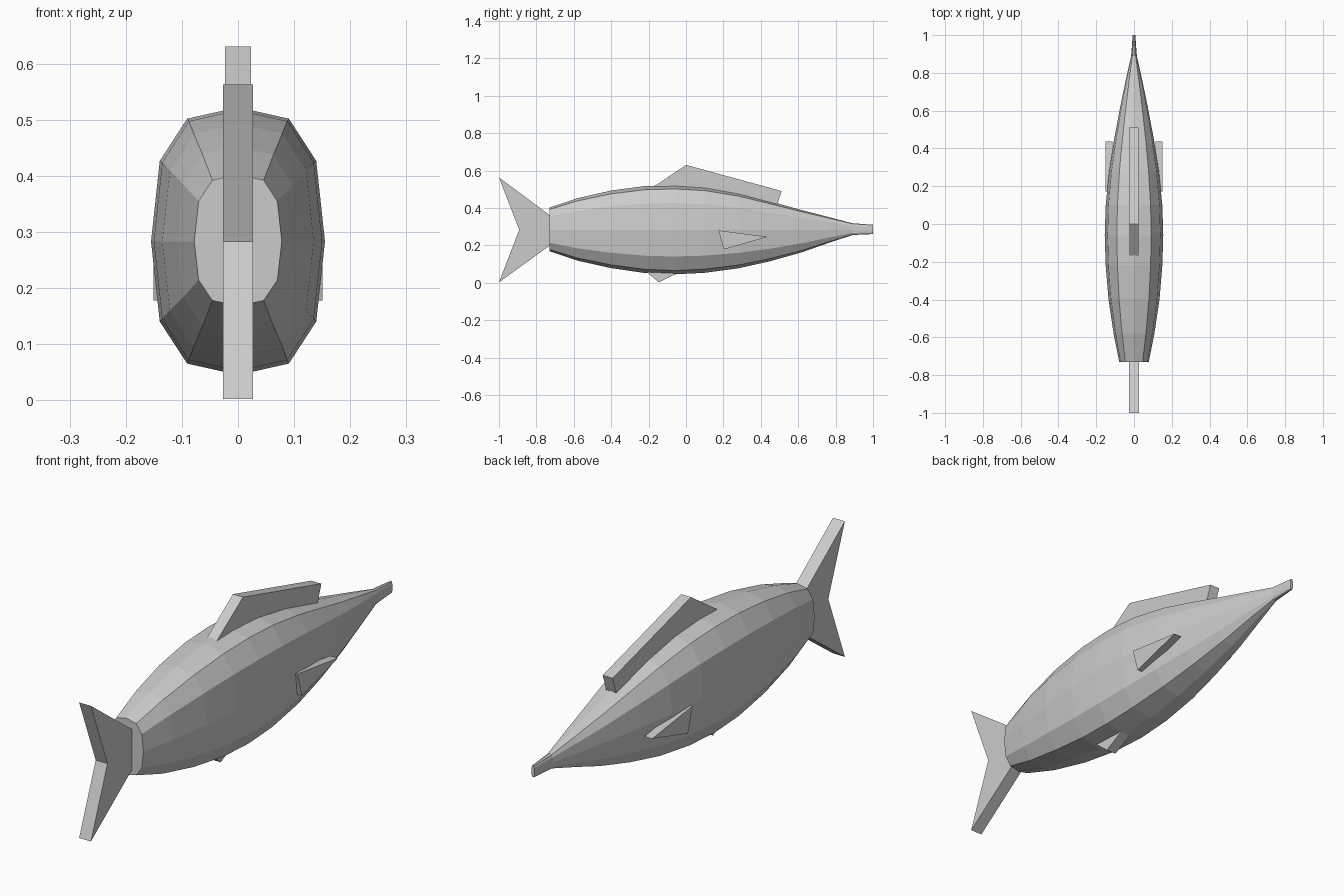
import bpy
import bmesh

cube = bpy.data.objects.get("Cube")
if cube:
    bpy.data.objects.remove(cube, do_unlink=True)

grey = bpy.data.materials.new("light grey")
grey.use_nodes = True
colour = (0.6, 0.6, 0.6, 1)
grey.diffuse_color = colour
grey.node_tree.nodes["Principled BSDF"].inputs["Base Color"].default_value = colour

MID = 0.283


def finish(name, bm):
    bmesh.ops.recalc_face_normals(bm, faces=bm.faces)
    mesh = bpy.data.meshes.new(name)
    bm.to_mesh(mesh)
    bm.free()
    mesh.materials.append(grey)
    obj = bpy.data.objects.new(name, mesh)
    bpy.context.collection.objects.link(obj)
    return obj


def slab(name, outline, x0, x1):
    """Extrude a side outline of (y, z) points from x0 to x1."""
    bm = bmesh.new()
    face = bm.faces.new([bm.verts.new((x0, y, z)) for y, z in outline])
    moved = bmesh.ops.extrude_face_region(bm, geom=[face])["geom"]
    for v in moved:
        if isinstance(v, bmesh.types.BMVert):
            v.co.x = x1
    return finish(name, bm)


# Body: twelve-sided section lofted along y
quarter = [(0, 1), (0.585, 0.915), (0.9, 0.6), (1, 0)]
half = quarter + [(x, -z) for x, z in quarter[-2::-1]]
section = half + [(-x, z) for x, z in half[-2:0:-1]]

# Stations: y, half width, top z, bottom z
stations = [
    (-0.73, 0.078, 0.402, 0.168), (-0.58, 0.108, 0.452, 0.118),
    (-0.40, 0.135, 0.493, 0.078), (-0.22, 0.150, 0.517, 0.052),
    (-0.06, 0.155, 0.522, 0.045), (0.10, 0.150, 0.512, 0.053),
    (0.28, 0.132, 0.480, 0.077), (0.45, 0.105, 0.435, 0.115),
    (0.62, 0.073, 0.388, 0.163), (0.76, 0.044, 0.352, 0.212),
    (0.89, 0.015, 0.318, 0.255), (1.00, 0.007, 0.310, 0.260),
]
bm = bmesh.new()
rings = []
for y, w, top, bottom in stations:
    rings.append([bm.verts.new((x * w, y, MID + z * (top - MID if z > 0 else MID - bottom)))
                  for x, z in section])
for a, b in zip(rings, rings[1:]):
    for i in range(len(section)):
        j = (i + 1) % len(section)
        bm.faces.new((a[i], a[j], b[j], b[i]))
bm.faces.new(rings[0])
bm.faces.new(rings[-1])
finish("body", bm)

# Fins on the centre line
slab("tail_fin", [(-1, 0.563), (-0.72, 0.355), (-0.72, 0.205), (-1, 0.002), (-0.892, MID)],
     -0.027, 0.027)
slab("dorsal_fin", [(-0.17, 0.515), (0, 0.63), (0.512, 0.49), (0.485, 0.41), (0.1, 0.47)],
     -0.023, 0.023)
slab("belly_fin", [(-0.22, 0.065), (-0.145, 0.002), (-0.03, 0.06)], -0.023, 0.023)

# Paired side fins
for side, sign in (("left", 1), ("right", -1)):
    slab(side + "_side_fin", [(0.173, 0.28), (0.437, 0.245), (0.203, 0.178)],
         sign * 0.115, sign * 0.151)
